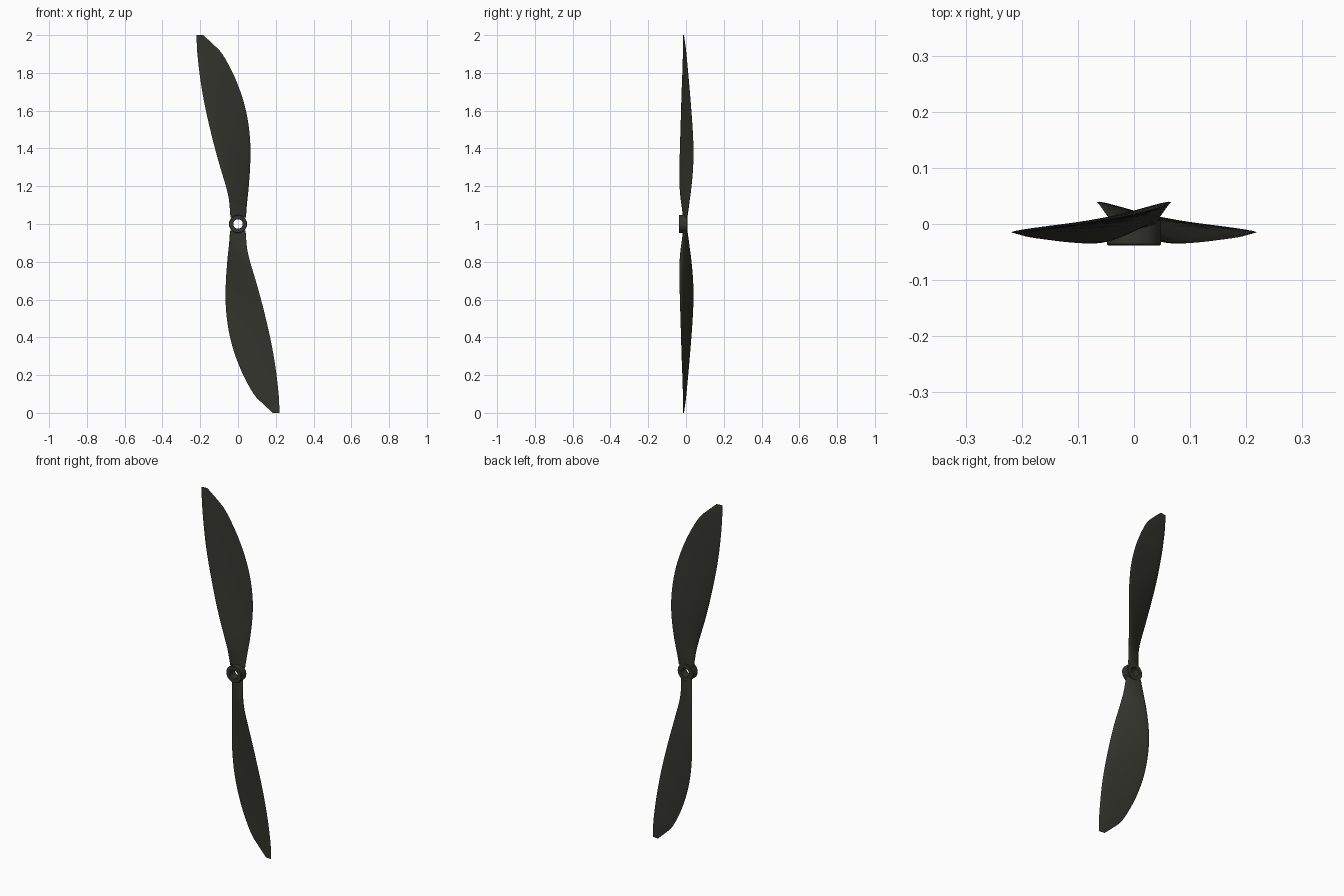
import bpy, bmesh, math
from mathutils import Vector

if "Cube" in bpy.data.objects:
    bpy.data.objects.remove(bpy.data.objects["Cube"])

# Blade stations: height above hub centre, leading x, leading y, trailing x, trailing y, thickness
STATIONS = [
    (0.034, -0.040, -0.013, 0.042, 0.004, 0.018),
    (0.10, -0.045, -0.022, 0.047, 0.014, 0.022),
    (0.14, -0.050, -0.028, 0.051, 0.020, 0.022),
    (0.20, -0.064, -0.033, 0.057, 0.028, 0.021),
    (0.30, -0.094, -0.034, 0.064, 0.037, 0.019),
    (0.40, -0.122, -0.032, 0.066, 0.039, 0.017),
    (0.50, -0.147, -0.029, 0.059, 0.035, 0.015),
    (0.60, -0.170, -0.026, 0.042, 0.028, 0.013),
    (0.70, -0.189, -0.023, 0.013, 0.020, 0.011),
    (0.80, -0.204, -0.019, -0.028, 0.011, 0.009),
    (0.90, -0.215, -0.016, -0.083, 0.002, 0.007),
    (0.95, -0.218, -0.015, -0.130, -0.004, 0.005),
    (0.985, -0.219, -0.015, -0.168, -0.009, 0.003),
    (1.00, -0.219, -0.015, -0.184, -0.011, 0.002),
]
HUB_Z = 1.0
STEPS = 4     # spline steps between stations
HALF = 10     # points along each side of the airfoil


def catmull(a, b, c, d, t):
    return [0.5 * (2 * q + (r - p) * t + (2 * p - 5 * q + 4 * r - s) * t * t
                   + (3 * q - p - 3 * r + s) * t ** 3) for p, q, r, s in zip(a, b, c, d)]


def smooth_stations():
    n, out = len(STATIONS), []
    for i in range(n - 1):
        pts = [STATIONS[min(max(k, 0), n - 1)] for k in (i - 1, i, i + 1, i + 2)]
        out += [catmull(*pts, s / STEPS) for s in range(STEPS)]
    return out + [STATIONS[-1]]


def airfoil(st):
    """Closed section: bulged back side, flatter front side."""
    z, lx, ly, tx, ty, th = st
    lead, chord = Vector((lx, ly)), Vector((tx - lx, ty - ly))
    normal = Vector((-chord.y, chord.x)).normalized()
    ring = []
    for k in range(2 * HALF):
        a = math.pi * k / HALF
        u = (1 - math.cos(a)) / 2
        side = math.sin(a) * (0.62 if a < math.pi else 0.38)
        side *= 1.1 - 0.35 * u
        p = lead + chord * u + normal * th * side
        ring.append(Vector((p.x, p.y, z)))
    return ring


def finish(bm, name, mat):
    bmesh.ops.recalc_face_normals(bm, faces=bm.faces)
    me = bpy.data.meshes.new(name)
    bm.to_mesh(me)
    bm.free()
    ob = bpy.data.objects.new(name, me)
    bpy.context.collection.objects.link(ob)
    ob.location.z = HUB_Z
    me.materials.append(mat)
    bpy.ops.object.select_all(action='DESELECT')
    ob.select_set(True)
    bpy.context.view_layer.objects.active = ob
    bpy.ops.object.shade_smooth_by_angle(angle=math.radians(40))
    return ob


def bridge(bm, a, b):
    n = len(a)
    for i in range(n):
        bm.faces.new((a[i], a[(i + 1) % n], b[(i + 1) % n], b[i]))


mat = bpy.data.materials.new("dark_olive")
mat.diffuse_color = (0.035, 0.035, 0.027, 1)
mat.use_nodes = True
mat.node_tree.nodes["Principled BSDF"].inputs["Base Color"].default_value = mat.diffuse_color

# Two twisted blades, the second turned half a revolution about the shaft
for name, sign in (("upper_blade", 1), ("lower_blade", -1)):
    bm = bmesh.new()
    rings = [[bm.verts.new((sign * p.x, p.y, sign * p.z)) for p in airfoil(s)]
             for s in smooth_stations()]
    for a, b in zip(rings, rings[1:]):
        bridge(bm, a, b)
    bm.faces.new(rings[0])
    bm.faces.new(rings[-1])
    finish(bm, name, mat)

# Hub: a bored collar lathed around the y axis (radius, y)
profile = [(0.025, -0.038), (0.046, -0.038), (0.048, -0.036),
           (0.048, 0.006), (0.046, 0.008), (0.025, 0.008)]
bm = bmesh.new()
SEG = 48
rings = [[bm.verts.new((r * math.cos(2 * math.pi * i / SEG), y,
                        r * math.sin(2 * math.pi * i / SEG))) for i in range(SEG)]
         for r, y in profile]
for a, b in zip(rings, rings[1:] + rings[:1]):
    bridge(bm, a, b)
finish(bm, "hub", mat)
